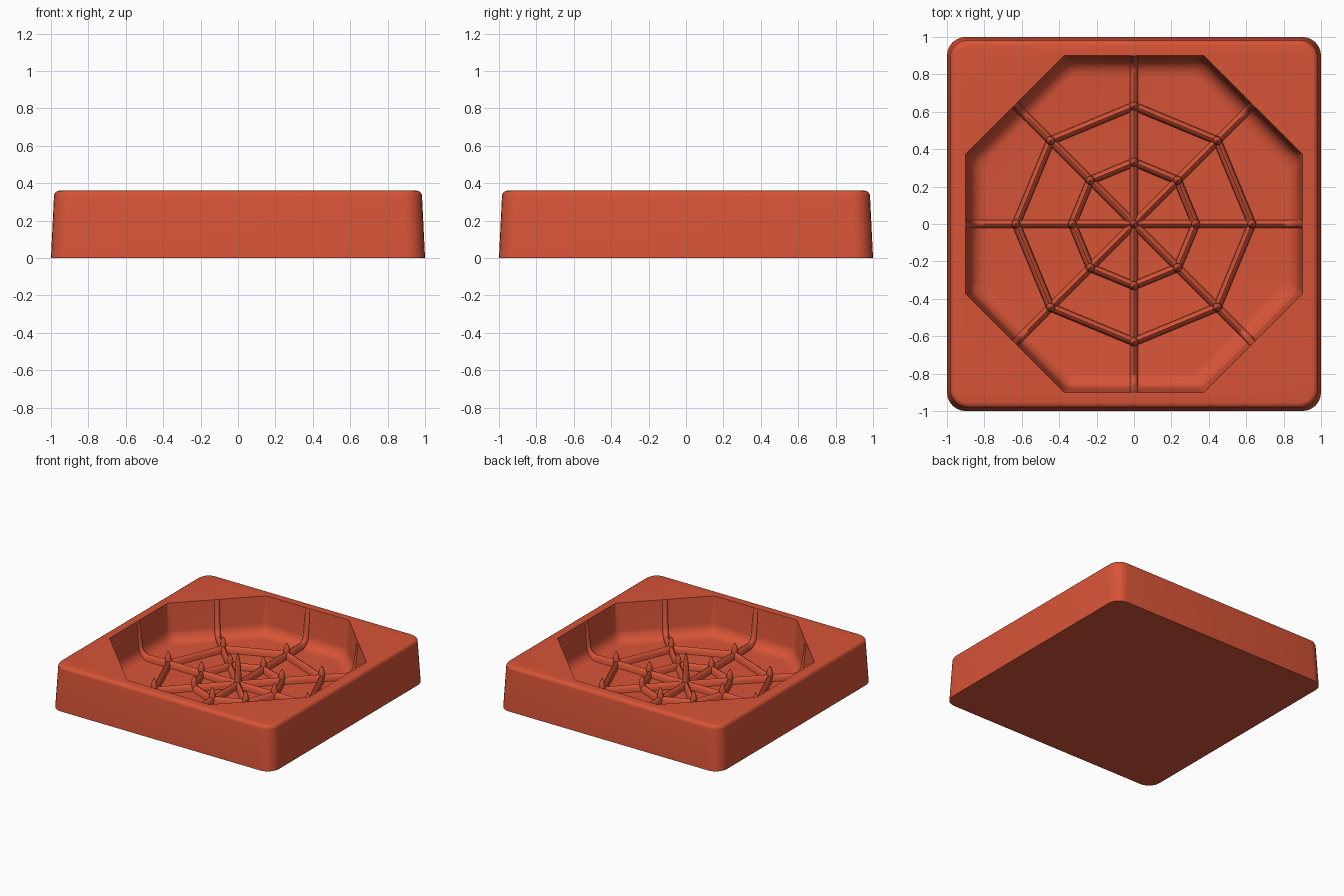
import bpy, bmesh, math
from mathutils import Vector

cube = bpy.data.objects.get("Cube")
if cube:
    bpy.data.objects.remove(cube, do_unlink=True)

HEIGHT, FLOOR = 0.36, 0.06
RIB_W, RIB_H = 0.023, 0.055
Z = Vector((0, 0, 1))

red = bpy.data.materials.new("brick red")
red.use_nodes = True
colour = (0.68, 0.088, 0.038, 1)
red.diffuse_color = colour
red.node_tree.nodes["Principled BSDF"].inputs["Base Color"].default_value = colour


def finish(bm, name, angle=50):
    bmesh.ops.recalc_face_normals(bm, faces=bm.faces)
    mesh = bpy.data.meshes.new(name)
    bm.to_mesh(mesh)
    bm.free()
    mesh.materials.append(red)
    obj = bpy.data.objects.new(name, mesh)
    bpy.context.collection.objects.link(obj)
    bpy.ops.object.select_all(action='DESELECT')
    obj.select_set(True)
    bpy.context.view_layer.objects.active = obj
    bpy.ops.object.shade_smooth_by_angle(angle=math.radians(angle))
    return obj


def rounded_loop(bm, sides, apothem, radius, z, steps=6):
    """Ring of vertices around a regular polygon with rounded corners."""
    verts, half = [], math.pi / sides
    for i in range(sides):
        a = (2 * i + 1) * half
        d = (apothem - radius) / math.cos(half)
        for k in range(steps + 1):
            t = a - half + 2 * half * k / steps
            verts.append(bm.verts.new((d * math.cos(a) + radius * math.cos(t),
                                       d * math.sin(a) + radius * math.sin(t), z)))
    return verts


def skin(bm, loops, closed=True):
    for a, b in zip(loops, loops[1:]):
        n = len(a)
        for i in range(n if closed else n - 1):
            j = (i + 1) % n
            bm.faces.new((a[i], a[j], b[j], b[i]))


# Wall section from rim to floor: (distance from centre, height)
FILLET = 0.09
section = [(0.9, HEIGHT)]
for k in range(7):
    t = math.pi / 2 * k / 6
    section.append((0.79 + FILLET * math.cos(t), FLOOR + FILLET * (1 - math.sin(t))))

# Tray: drafted square block with an octagonal basin
bm = bmesh.new()
outer = [rounded_loop(bm, 4, 1.0, 0.10, 0), rounded_loop(bm, 4, 0.984, 0.10, HEIGHT - 0.03)]
for k in range(1, 5):
    t = math.pi / 2 * k / 4
    inset = 0.03 * (1 - math.cos(t))
    outer.append(rounded_loop(bm, 4, 0.984 - inset, 0.10 - inset,
                              HEIGHT - 0.03 + 0.03 * math.sin(t)))
basin = [rounded_loop(bm, 8, r, 0.004 + 0.12 * min(1, 1.3 * (HEIGHT - z) / HEIGHT), z)
         for r, z in section]
skin(bm, outer)
skin(bm, basin)
bm.faces.new(outer[0])
bm.faces.new(basin[-1])
rim = []
for loop in (outer[-1], basin[0]):
    rim += [bm.edges.get((loop[i - 1], loop[i])) for i in range(len(loop))]
bmesh.ops.triangle_fill(bm, edges=rim, use_beauty=True, normal=Z)
finish(bm, "tray")


def rib(bm, stations):
    """Sweep a rounded ridge along (point, up, side, height) stations."""
    loops = []
    for p, up, side, h in stations:
        loops.append([bm.verts.new(p + side * RIB_W * math.cos(t) + up * (h * math.sin(t) - 0.004))
                      for t in (math.pi * k / 6 for k in range(7))])
    skin(bm, loops, closed=False)
    for end in (loops[0], loops[-1]):
        bm.faces.new(end)


# Spokes: run across the floor, bend up the fillet and fade at the rim
bm = bmesh.new()
for i in range(8):
    a = math.pi / 4 * i
    out = Vector((math.cos(a), math.sin(a), 0))
    side = Z.cross(out)
    stations = [(Z * FLOOR, Z, side, RIB_H)]
    for k in range(7):
        t = math.pi / 2 * (1 - k / 6)
        r, z = section[7 - k]
        up = Z * math.sin(t) - out * math.cos(t)
        stations.append((out * r + Z * z, up, side, RIB_H * (1 - 0.6 * k / 6)))
    stations.append((out * 0.9 + Z * (HEIGHT - 0.002), -out, side, 0.006))
    rib(bm, stations)
finish(bm, "spokes")

# Two octagonal rings of ribs
RINGS = {"inner_ring": 0.33, "outer_ring": 0.63}
for name, radius in RINGS.items():
    bm = bmesh.new()
    corners = [Vector((radius * math.cos(math.pi / 4 * i), radius * math.sin(math.pi / 4 * i), FLOOR))
               for i in range(8)]
    for i in range(8):
        p, q = corners[i - 1], corners[i]
        side = Z.cross((q - p).normalized())
        rib(bm, [(p, Z, side, RIB_H), (q, Z, side, RIB_H)])
    finish(bm, name)


# Pointed pegs where ribs meet, with a tall one in the middle
def peg(bm, x, y, top, width):
    loops = []
    for f, w in ((0, 1), (0.55, 0.9), (0.8, 0.6), (1, 0.12)):
        z = FLOOR + f * (top - FLOOR)
        loops.append([bm.verts.new((x + w * width * math.cos(t), y + w * width * math.sin(t), z))
                      for t in (math.pi / 6 * k for k in range(12))])
    skin(bm, loops)
    bm.faces.new(loops[-1])


bm = bmesh.new()
for radius in RINGS.values():
    for i in range(8):
        a = math.pi / 4 * i
        peg(bm, radius * math.cos(a), radius * math.sin(a), 0.18, 0.026)
finish(bm, "joint_pegs")

bm = bmesh.new()
peg(bm, 0, 0, 0.34, 0.026)
finish(bm, "centre_peg")
